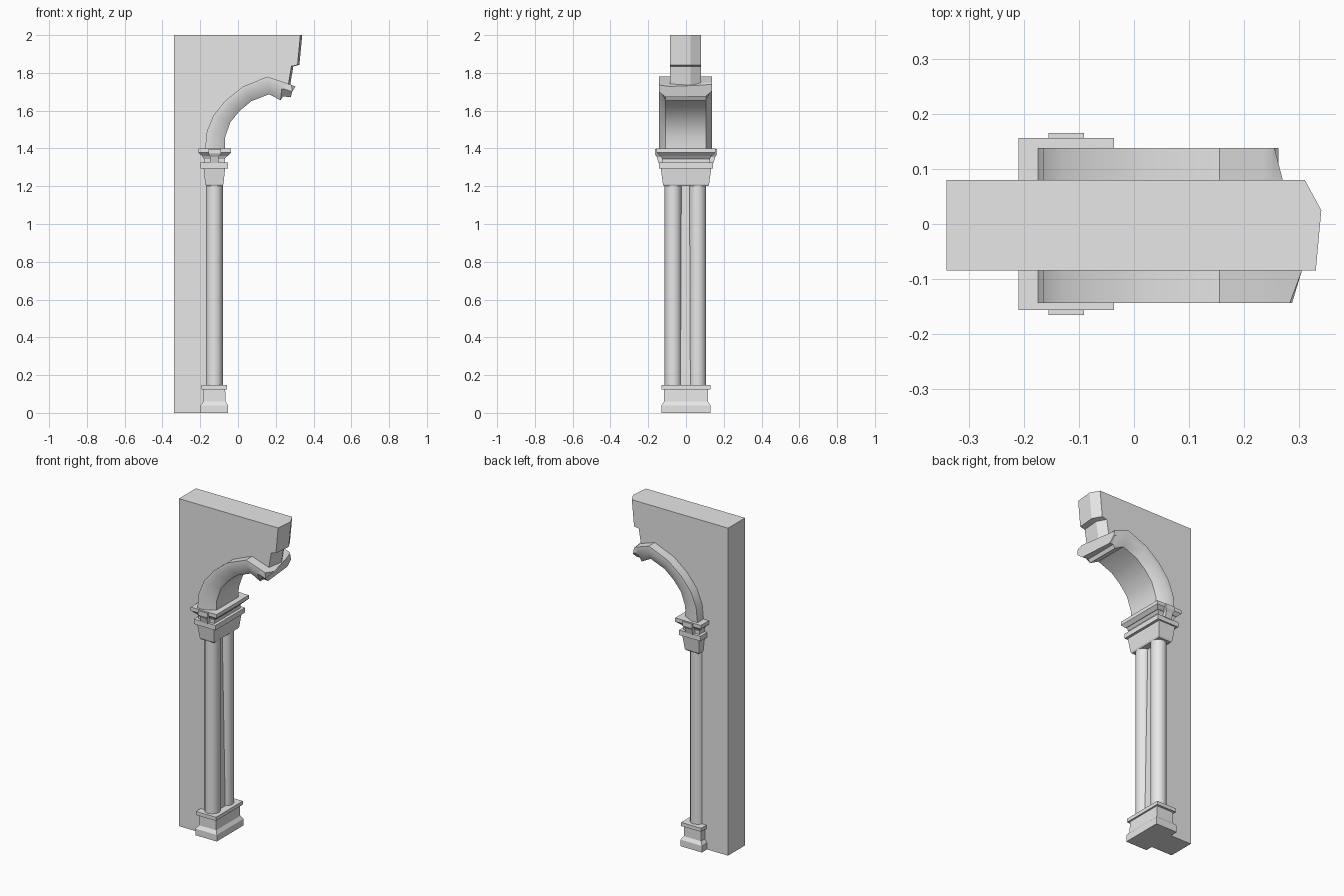
import bpy, bmesh, math

if "Cube" in bpy.data.objects:
    bpy.data.objects.remove(bpy.data.objects["Cube"], do_unlink=True)

stone = bpy.data.materials.new("grey_stone")
stone.use_nodes = True
stone.diffuse_color = (0.8, 0.8, 0.8, 1)
stone.node_tree.nodes["Principled BSDF"].inputs["Base Color"].default_value = (0.8, 0.8, 0.8, 1)


def finish(ob, angle=40):
    ob.data.materials.clear()
    ob.data.materials.append(stone)
    bpy.ops.object.select_all(action='DESELECT')
    ob.select_set(True)
    bpy.context.view_layer.objects.active = ob
    bpy.ops.object.shade_smooth_by_angle(angle=math.radians(angle))


def loft(name, rings, angle=40):
    """Skin a run of closed sections and cap both ends."""
    bm = bmesh.new()
    loops = [[bm.verts.new(p) for p in ring] for ring in rings]
    n = len(loops[0])
    for a, b in zip(loops, loops[1:]):
        for i in range(n):
            j = (i + 1) % n
            bm.faces.new((a[i], a[j], b[j], b[i]))
    bm.faces.new(loops[0])
    bm.faces.new(loops[-1])
    bmesh.ops.recalc_face_normals(bm, faces=bm.faces)
    mesh = bpy.data.meshes.new(name)
    bm.to_mesh(mesh)
    bm.free()
    ob = bpy.data.objects.new(name, mesh)
    bpy.context.collection.objects.link(ob)
    finish(ob, angle)
    return ob


def block(name, levels):
    """Stacked rectangular moulding: levels of (x min, x max, half depth, z)."""
    return loft(name, [[(a, -y, z), (b, -y, z), (b, y, z), (a, y, z)]
                       for a, b, y, z in levels], 15)


# Arch curves, from the springing up past the crown
outer = [(-.175, 1.39), (-.165, 1.49), (-.13, 1.575), (-.065, 1.655),
         (.025, 1.727), (.155, 1.78), (.235, 1.753)]
inner = [(-.07, 1.39), (-.068, 1.46), (-.04, 1.54), (.01, 1.6),
         (.07, 1.65), (.165, 1.687), (.225, 1.655)]


def between(o, i, t):
    return (o[0] + (i[0] - o[0]) * t, o[1] + (i[1] - o[1]) * t)


# Wall with a broken right end that shifts through its depth
curve = [between(o, i, .5) for o, i in zip(outer, inner)]
broken = [(.262, 1.71), (.267, 1.74), (.283, 1.835), (.315, 1.842), (.33, 2)]


def wall_section(y, shift):
    pts = [(-.34, 0), (-.1, 0)] + curve
    pts += [(x + shift, z) for x, z in broken] + [(-.34, 2)]
    return [(x, y, z) for x, z in pts]


loft("wall", [wall_section(-.084, 0), wall_section(.025, .01),
              wall_section(.08, -.02)], 10)


# Arch moulding with a chamfered inner edge
def arch_section(o, m, i):
    return ([(o[0], y, o[1]) for y in (-.143, -.084, .08, .138)]
            + [(m[0], .138, m[1]), (i[0], .105, i[1]),
               (i[0], -.108, i[1]), (m[0], -.143, m[1])])


sections = [arch_section(o, between(o, i, .4), i) for o, i in zip(outer, inner)]
sections.append(arch_section((.25, 1.748), (.245, 1.715), (.237, 1.675)))
# jagged broken end
end_x = [.283, .305, .27, .255, .262, .262, .28, .287]
end_z = [1.736, 1.728, 1.735, 1.74, 1.705, 1.675, 1.672, 1.7]
sections.append([(x, p[1], z) for x, p, z in zip(end_x, sections[-1], end_z)])
loft("arch_moulding", sections)

# Pair of columns
for side, y in (("front", -.068), ("back", .062)):
    bpy.ops.mesh.primitive_cylinder_add(vertices=12, radius=.045, depth=1.1,
                                        location=(-.125, y, .67))
    col = bpy.context.object
    col.name = side + "_column"
    finish(col)

# Base: plinth, body and top slab
block("base_plinth", [(-.198, -.053, .129, 0), (-.198, -.053, .129, .04),
                      (-.183, -.066, .116, .06), (-.183, -.068, .116, .13)])
block("base_slab", [(-.193, -.058, .13, .125), (-.193, -.058, .13, .147)])

# Capital: flared bell, lower slab, neck and upper slab
block("capital_bell", [(-.168, -.082, .117, 1.2), (-.173, -.077, .122, 1.21),
                       (-.182, -.068, .134, 1.297)])
block("capital_lower_slab", [(-.198, -.052, .143, 1.295), (-.198, -.052, .143, 1.325)])
block("capital_neck", [(-.18, -.07, .126, 1.32), (-.18, -.07, .126, 1.345),
                       (-.196, -.05, .14, 1.37)])
block("capital_upper_slab", [(-.19, -.055, .137, 1.36), (-.21, -.036, .156, 1.378),
                             (-.21, -.036, .156, 1.4)])

# Key tabs on both faces of the capital
block("capital_key", [(-.148, -.102, .146, 1.322), (-.148, -.102, .155, 1.355),
                      (-.155, -.091, .165, 1.372), (-.155, -.091, .165, 1.397)])
